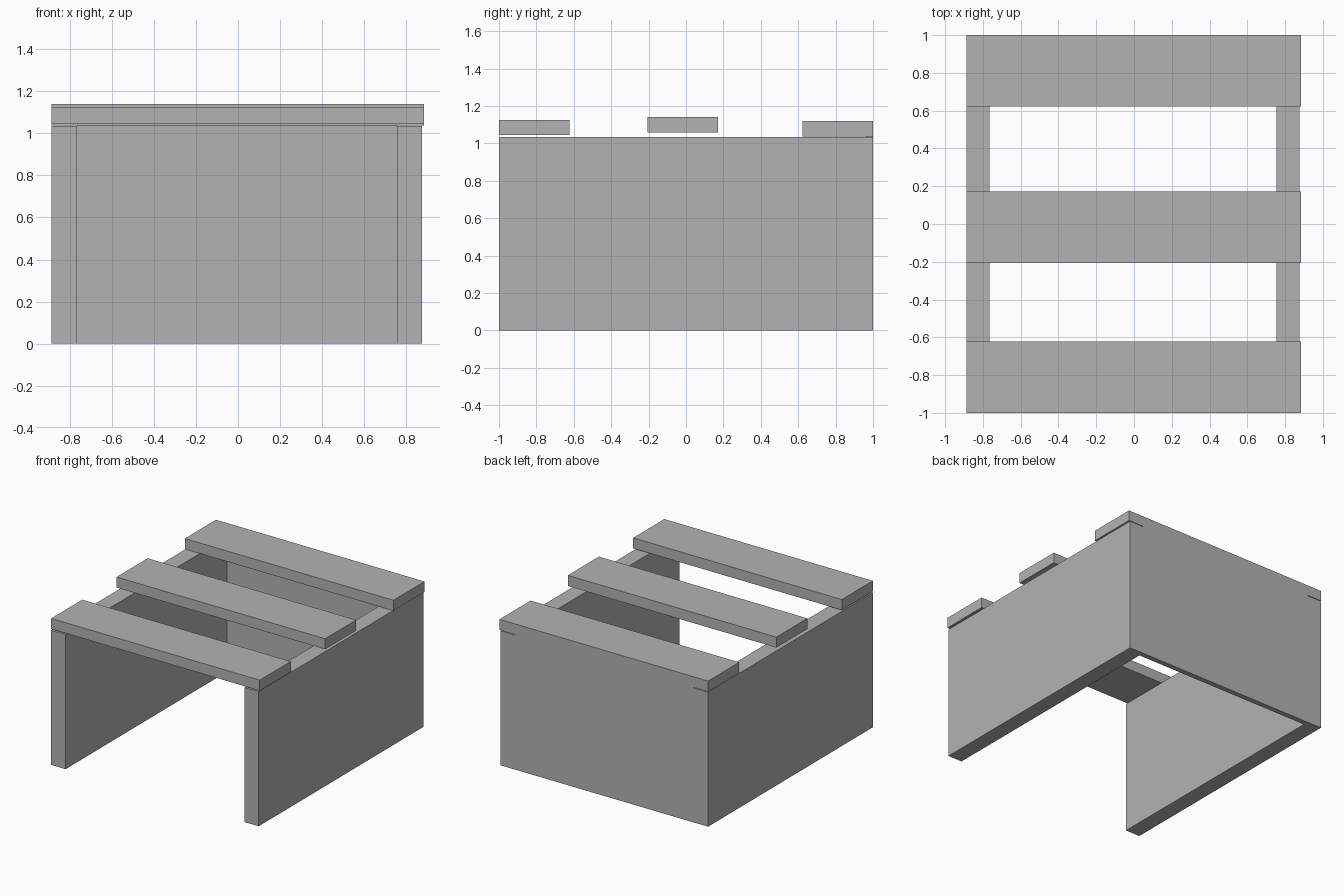
import bpy

cube = bpy.data.objects.get("Cube")
if cube:
    bpy.data.objects.remove(cube, do_unlink=True)

# Single grey finish
grey = bpy.data.materials.new("plain_grey")
grey.use_nodes = True
COLOUR = (0.45, 0.45, 0.45, 1)
grey.diffuse_color = COLOUR
grey.node_tree.nodes["Principled BSDF"].inputs["Base Color"].default_value = COLOUR


def board(name, x, y, z):
    """Box spanning the given (low, high) ranges."""
    bpy.ops.mesh.primitive_cube_add(size=1)
    ob = bpy.context.object
    ob.name = name
    ob.location = [(a + b) / 2 for a, b in (x, y, z)]
    ob.scale = [b - a for a, b in (x, y, z)]
    bpy.ops.object.transform_apply(location=False, rotation=False, scale=True)
    ob.data.materials.append(grey)
    return ob


# Side panels and the thin back panel between them
SIDE_TOP = 1.034
board("right_side_panel", (-0.888, -0.765), (-1, 1), (0, SIDE_TOP))
board("left_side_panel", (0.755, 0.876), (-1, 1), (0, SIDE_TOP))
board("back_panel", (-0.765, 0.755), (0.96, 1), (0, 1.038))

# Top slats, each at a slightly different height
SLAT_X = (-0.888, 0.885)
THICK = 0.081
for name, y, base in (
    ("front_slat", (-1, -0.623), 1.044),
    ("middle_slat", (-0.206, 0.171), 1.059),
    ("back_slat", (0.623, 1), 1.038),
):
    board(name, SLAT_X, y, (base, base + THICK))
